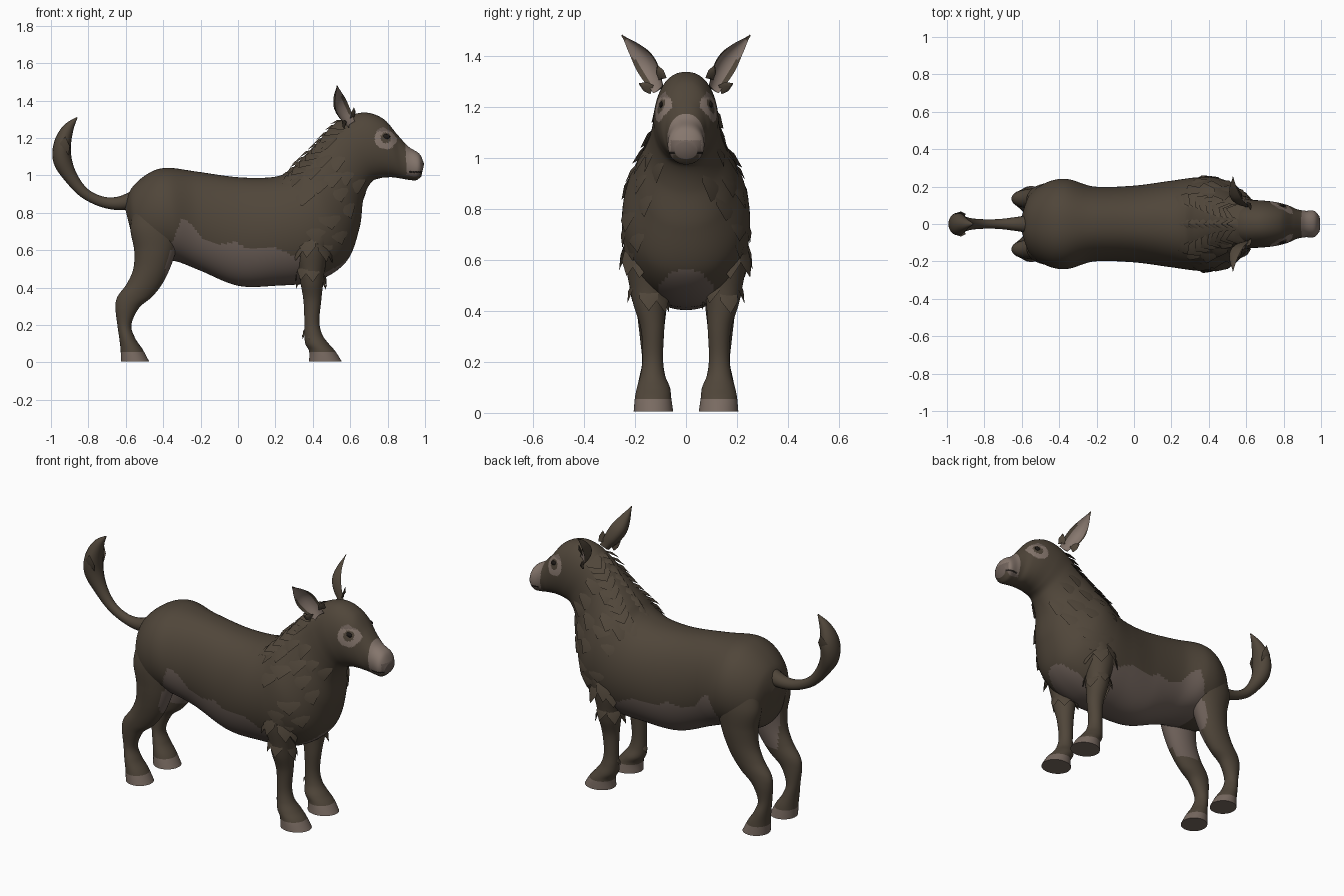
import bpy, bmesh, math, random
from mathutils import Vector

random.seed(4)
cube = bpy.data.objects.get("Cube")
if cube:
    bpy.data.objects.remove(cube)


def material(name, color):
    mat = bpy.data.materials.new(name)
    mat.use_nodes = True
    mat.diffuse_color = (*color, 1)
    bsdf = next(n for n in mat.node_tree.nodes if n.type == "BSDF_PRINCIPLED")
    bsdf.inputs["Base Color"].default_value = (*color, 1)
    return mat


brown = material("brown fur", (0.08, 0.061, 0.042))
pale = material("pale belly", (0.155, 0.118, 0.1))
muzzle = material("muzzle grey", (0.24, 0.185, 0.155))
hoof = material("hoof grey", (0.19, 0.145, 0.12))
dark = material("dark eye", (0.015, 0.012, 0.01))


def sample(rows, t):
    """Smooth curve through the rows at parameter t."""
    i = max(0, min(int(t), len(rows) - 2))
    f = t - i
    p = [rows[max(0, min(k, len(rows) - 1))] for k in range(i - 1, i + 3)]
    return [0.5 * (2 * b + (c - a) * f + (2 * a - 5 * b + 4 * c - d) * f * f
            + (3 * b - a - 3 * c + d) * f ** 3) for a, b, c, d in zip(*p)]


def build(name, verts, faces, mats, rule=None):
    mesh = bpy.data.meshes.new(name)
    mesh.from_pydata(verts, [], faces)
    bm = bmesh.new()
    bm.from_mesh(mesh)
    bmesh.ops.recalc_face_normals(bm, faces=bm.faces)
    for f in bm.faces:
        if rule:
            f.material_index = rule(f.calc_center_median(), f.normal)
    bm.to_mesh(mesh)
    bm.free()
    for m in mats:
        mesh.materials.append(m)
    obj = bpy.data.objects.new(name, mesh)
    bpy.context.collection.objects.link(obj)
    bpy.ops.object.select_all(action="DESELECT")
    obj.select_set(True)
    bpy.context.view_layer.objects.active = obj
    bpy.ops.object.shade_smooth_by_angle(angle=math.radians(50))


def loft(name, rings, mats, rule=None):
    n = len(rings[0])
    verts = [v for r in rings for v in r]
    faces = [(k * n + j, k * n + (j + 1) % n, (k + 1) * n + (j + 1) % n, (k + 1) * n + j)
             for k in range(len(rings) - 1) for j in range(n)]
    faces += [tuple(range(n)), tuple(range(len(verts) - n, len(verts)))]
    build(name, verts, faces, mats, rule)


# Body, neck and head: top x, z, bottom x, z and half width of each section
BODY = [(-.605, .83, -.57, .69, .06), (-.57, .93, -.54, .58, .16), (-.48, 1.01, -.44, .55, .225),
        (-.38, 1.04, -.33, .54, .24), (-.22, 1.02, -.2, .49, .2), (0, .99, 0, .41, .205),
        (.18, .99, .2, .41, .23), (.27, 1.02, .42, .435, .25), (.32, 1.07, .58, .54, .243),
        (.38, 1.13, .65, .72, .192), (.45, 1.2, .67, .87, .148), (.52, 1.27, .71, .96, .13),
        (.6, 1.32, .76, .985, .126), (.69, 1.335, .82, .99, .117), (.78, 1.3, .86, .985, .1),
        (.85, 1.22, .89, .98, .079), (.91, 1.155, .92, .975, .071), (.97, 1.115, .955, .975, .07),
        (.995, 1.06, .98, .995, .045)]


def surf(t, a):
    tx, tz, bx, bz, w = sample(BODY, t)
    c, s = math.cos(a), math.sin(a)
    k = (1 + c) / 2
    return Vector((bx + (tx - bx) * k, w * math.copysign(abs(s) ** .88, s), bz + (tz - bz) * k))


# Upper edge of the belly patch
EDGE = [(-.39, .5), (-.36, .62), (-.3, .77), (-.25, .74), (-.2, .67), (-.1, .63), (-.01, .645),
        (.05, .605), (.2, .61), (.3, .57), (.46, .56)]


def belly_edge(x):
    for (x0, z0), (x1, z1) in zip(EDGE, EDGE[1:]):
        if x0 <= x < x1:
            return z0 + (z1 - z0) * (x - x0) / (x1 - x0)
    return 0


def body_rule(c, n):
    # Mouth, chin, nose and muzzle
    if c.x > .915 and abs(c.z - 1.018) < .005:
        return 3
    if c.x > .9 and c.z < 1.012:
        return 0 if abs(c.y) < .05 else 1
    if c.x > .955 and c.z < 1.068 and abs(c.y) < .06:
        return 1
    if c.x > .9 + .05 * (1.06 - c.z):
        return 2
    # Ring round the eye
    ring = math.hypot(c.x - .79, c.z - 1.2)
    if .028 < ring < .06 and abs(c.y) > .04 and n.z < .5:
        return 1 if c.z > 1.235 else 2
    # Belly and rounded chest patch
    if c.x > .45:
        return 1 if math.hypot(c.y / .12, (c.z - .43) / .135) < 1 else 0
    return 1 if c.z < belly_edge(c.x) else 0


SIDES, STEP = 128, 14
rings = [[surf(i / STEP, math.tau * j / SIDES) for j in range(SIDES)]
         for i in range((len(BODY) - 1) * STEP + 1)]
loft("body_and_head", rings, [brown, pale, muzzle, dark], body_rule)

# Legs: z, back x, front x, inner y and outer y of each section
FRONT = [(.85, .32, .56, .06, .21), (.7, .3, .53, .06, .24), (.6, .295, .49, .06, .24),
         (.5, .32, .465, .07, .222), (.42, .335, .455, .08, .205), (.33, .35, .445, .085, .177),
         (.22, .355, .435, .09, .17), (.15, .355, .45, .083, .178), (.1, .36, .485, .063, .192),
         (.06, .38, .52, .058, .2), (.005, .38, .555, .05, .205)]
REAR = [(.85, -.55, -.29, .06, .2), (.72, -.575, -.3, .05, .22), (.6, -.555, -.33, .055, .215),
        (.5, -.56, -.365, .065, .205), (.42, -.595, -.405, .075, .195), (.35, -.645, -.46, .083, .187),
        (.29, -.655, -.53, .09, .18), (.2, -.645, -.57, .09, .172), (.13, -.635, -.55, .078, .185),
        (.07, -.628, -.51, .063, .195), (.005, -.625, -.475, .052, .203)]


def leg(name, rows, side, rear):
    def rule(c, n):
        if c.z < .055:
            return 1
        if rear and .4 < c.z < .77:
            inside = n.y * side < -.25 and c.x > -.54
            return 2 if inside or c.x > max(-.39, -.39 + (c.z - .5) * .33) else 0
        return 0
    rings = []
    for i in range((len(rows) - 1) * 10 + 1):
        z, x0, x1, y0, y1 = sample(rows, i / 10)
        rings.append([((x0 + x1) / 2 + (x1 - x0) / 2 * math.cos(a),
                       side * ((y0 + y1) / 2 + (y1 - y0) / 2 * math.sin(a)), z)
                      for a in (math.tau * j / 40 for j in range(40))])
    loft(name, rings, [brown, hoof, pale], rule)


def blade(at, along, normal, length, width, sink=.014):
    """One flat pointed fur lock, rooted under the skin, as vertices and faces."""
    along, normal = along.normalized(), normal.normalized()
    across = along.cross(normal) * width / 2
    root = at - normal * sink
    mid = at + along * length * .5
    verts = [root - across, root + across, mid - across - normal * .006, mid + across - normal * .006,
             mid + normal * .006, at + along * length]
    return verts, [(0, 1, 4), (0, 4, 2), (1, 3, 4), (2, 4, 5), (4, 3, 5), (0, 2, 3, 1), (2, 5, 3)]


def locks(name, blades):
    verts, faces = [], []
    for v, f in blades:
        faces += [tuple(i + len(verts) for i in face) for face in f]
        verts += v
    build(name, verts, faces, [brown])


def body_lock(t, a, length, width):
    p = surf(t, a)
    back = (surf(t - .1, a) - p).normalized()
    down = (surf(t, a + (.05 if a < math.pi else -.05)) - p).normalized()
    normal = back.cross(down).normalized()
    if normal.dot(p - surf(t, 0).lerp(surf(t, math.pi), .5)) < 0:
        normal.negate()
    return blade(p, back * .45 + down * .8 + normal * .02, normal, length, width)


for side, label in ((-1, "right"), (1, "left")):
    leg("front_leg_" + label, FRONT, side, False)
    leg("rear_leg_" + label, REAR, side, True)

    # Shoulder and neck fur
    coat = []
    for t in (7.7, 8.5, 9.3, 10.2):
        for k in range(4):
            a = .55 + k * .5 + random.uniform(-.15, .15)
            coat.append(body_lock(t + random.uniform(-.25, .25), a if side > 0 else math.tau - a,
                                  random.uniform(.09, .12), random.uniform(.1, .14)))
    locks("shoulder_fur_" + label, coat)

    # Elbow and fetlock fur
    tufts = []
    for z, r, n, size, x, y in ((.67, .092, 8, .12, .395, .15), (.51, .066, 6, .1, .39, .145),
                                (.19, .036, 4, .05, .39, .13)):
        for k in range(n):
            a = math.tau * (k + random.random() * .4) / n
            out = Vector((math.cos(a), side * math.sin(a), 0))
            at = Vector((x, side * y, z + random.uniform(-.03, .03))) + out * r
            tufts.append(blade(at, out * .2 + Vector((0, 0, -1)), out, size, size * .75))
    locks("front_leg_fur_" + label, tufts)

    # Cupped ear with a pale inside
    base, tip = Vector((.61, side * .11, 1.27)), Vector((.53, side * .252, 1.48))
    axis = (tip - base).normalized()
    face = Vector((.75, side * .66, 0))
    face = (face - axis * face.dot(axis)).normalized()
    across = axis.cross(face)
    rings = []
    for i in range(25):
        f = i / 24
        w = sample([(.03,), (.047,), (.05,), (.03,), (.003,)], f * 4)[0]
        mid = base.lerp(tip, f) - face * .025 * math.sin(f * math.pi)
        ring = []
        for j in range(24):
            c, s = math.cos(math.tau * j / 24), math.sin(math.tau * j / 24)
            depth = -.85 * s * s if s < 0 else -.5 * s * s
            ring.append(mid + across * w * c + face * w * depth)
        rings.append(ring)
    loft("ear_" + label, rings, [brown, muzzle],
         lambda c, n: 1 if n.dot(face) > .25 and abs((c - base).dot(across)) < .034
         and (c - base).dot(axis) < .24 else 0)
    locks("ear_fur_" + label, [blade(base + across * d + axis * .02, axis + across * d * 14, face, .06, .04)
                               for d in (-.035, .035)])

    # Eye set into the skin
    bpy.ops.mesh.primitive_uv_sphere_add(segments=16, ring_count=10, radius=1)
    eye = bpy.context.object
    eye.name, eye.scale = "eye_" + label, (.02, .007, .013)
    skin = min((surf(t / 20, a / 20) for t in range(260, 320) for a in range(63)),
               key=lambda p: (p.x - .793) ** 2 + (p.z - 1.207) ** 2)
    eye.location = (skin.x, side * skin.y, skin.z)
    eye.data.materials.append(dark)
    bpy.ops.object.shade_smooth()

# Mane along the crest of the neck
crest = []
for i in range(10):
    t = 7.4 + i * .48
    for a in (-.5, 0, .5):
        p = surf(t, a)
        slope = (surf(t - .2, a) - surf(t, a)).normalized()
        up = (p - surf(t, math.pi)).normalized()
        crest.append(blade(p, slope + up * .14 + Vector((0, a * .25, 0)), up + Vector((0, a, 0)),
                           random.uniform(.08, .11), .09 if a else .05))
locks("mane", crest)

# Tail with its brush: x, z, thickness and half width
TAIL = [(-.55, .87, .05, .05), (-.64, .85, .036, .036), (-.73, .86, .028, .026),
        (-.82, .905, .028, .026), (-.89, .985, .036, .035), (-.938, 1.08, .05, .055),
        (-.938, 1.17, .046, .06), (-.908, 1.25, .03, .035), (-.86, 1.31, .003, .003)]
rings = []
for i in range(49):
    x, z, r, w = sample(TAIL, i / 6)
    x1, z1 = sample(TAIL, min(i / 6 + .05, 8))[:2]
    x0, z0 = sample(TAIL, max(i / 6 - .05, 0))[:2]
    d = Vector((x1 - x0, 0, z1 - z0)).normalized()
    rings.append([Vector((x, 0, z)) + Vector((-d.z, 0, d.x)) * r * math.cos(a)
                  + Vector((0, w * math.sin(a), 0)) for a in (math.tau * j / 16 for j in range(16))])
loft("tail", rings, [brown])
locks("tail_brush", [blade(Vector((-.935, y, z)), Vector((.12, y * 2, 1)), Vector((0, y, 0)), .1, .06)
                     for y, z in ((.055, 1.13), (-.055, 1.11))])
